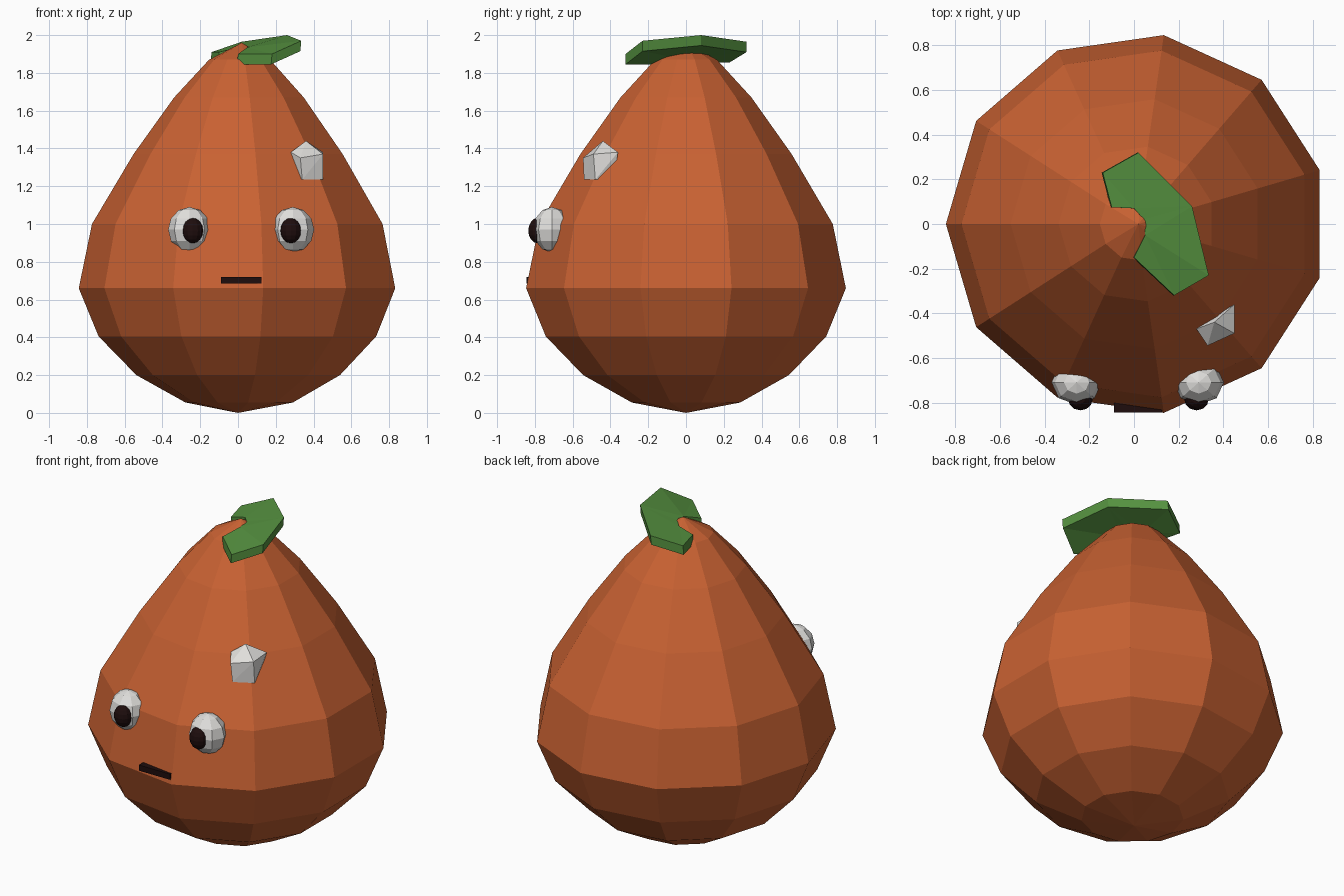
import bpy, bmesh, math
from mathutils import Vector

cube = bpy.data.objects.get("Cube")
if cube:
    bpy.data.objects.remove(cube)


def material(name, color):
    m = bpy.data.materials.new(name)
    m.use_nodes = True
    m.diffuse_color = (*color, 1)
    m.node_tree.nodes["Principled BSDF"].inputs["Base Color"].default_value = (*color, 1)
    return m


orange = material("pumpkin orange", (0.58, 0.12, 0.032))
green = material("leaf green", (0.09, 0.28, 0.05))
white = material("off white", (0.75, 0.74, 0.72))
dark = material("dark brown", (0.013, 0.004, 0.004))


def finish(bm, name, mat):
    bmesh.ops.recalc_face_normals(bm, faces=bm.faces)
    mesh = bpy.data.meshes.new(name)
    bm.to_mesh(mesh)
    bm.free()
    mesh.materials.append(mat)
    obj = bpy.data.objects.new(name, mesh)
    bpy.context.collection.objects.link(obj)
    return obj


def ellipsoid(name, center, radii, segments, rings, mat):
    bm = bmesh.new()
    bmesh.ops.create_uvsphere(bm, u_segments=segments, v_segments=rings, radius=1)
    for v in bm.verts:
        v.co = Vector(center) + Vector([c * r for c, r in zip(v.co, radii)])
    return finish(bm, name, mat)


# Pear-shaped body: an eleven-sided lathe closed at both poles
SIDES = 11
profile = [(0.29, 0.055), (0.55, 0.2), (0.75, 0.405), (0.855, 0.66), (0.785, 1.0),
           (0.565, 1.37), (0.35, 1.67), (0.165, 1.87)]
bm = bmesh.new()
rings = []
for r, z in profile:
    angles = [math.pi + math.tau * i / SIDES for i in range(SIDES)]
    rings.append([bm.verts.new((0.012 + r * math.cos(a), r * math.sin(a), z)) for a in angles])
bottom = bm.verts.new((0, 0, 0))
tip = bm.verts.new((0.02, 0, 1.96))
for i in range(SIDES):
    j = (i + 1) % SIDES
    for low, high in zip(rings, rings[1:]):
        bm.faces.new((low[i], low[j], high[j], high[i]))
    bm.faces.new((bottom, rings[0][j], rings[0][i]))
    bm.faces.new((tip, rings[-1][i], rings[-1][j]))
finish(bm, "body", orange)

# Tilted leaf slab with a notch around the tip of the body
outline = [(-0.14, 0.23, 1.91), (0.02, 0.32, 1.965), (0.26, 0.08, 2.0), (0.335, -0.23, 1.97),
           (0.18, -0.32, 1.9), (0.0, -0.15, 1.9), (0.05, -0.05, 1.935), (0.045, 0.02, 1.94),
           (0.0, 0.07, 1.935), (-0.1, 0.075, 1.91)]
bm = bmesh.new()
top = [bm.verts.new(p) for p in outline]
under = [bm.verts.new((x - 0.005, y, z - 0.055)) for x, y, z in outline]
caps = [bm.faces.new(top), bm.faces.new(under[::-1])]
for i in range(len(top)):
    j = (i + 1) % len(top)
    bm.faces.new((top[i], under[i], under[j], top[j]))
bmesh.ops.triangulate(bm, faces=caps)
finish(bm, "leaf", green)

# Eyes with pupils
for side, x, px in (("right", -0.257, -0.24), ("left", 0.29, 0.28)):
    ellipsoid(side + "_eye", (x, -0.71, 0.97), (0.113, 0.1, 0.12), 8, 6, white)
    ellipsoid(side + "_pupil", (px, -0.785, 0.965), (0.055, 0.05, 0.067), 12, 8, dark)

# Mouth bar
bm = bmesh.new()
bmesh.ops.create_cube(bm, size=1)
for v in bm.verts:
    v.co = Vector((0.017 + v.co.x * 0.215, -0.81 + v.co.y * 0.07, 0.703 + v.co.z * 0.035))
finish(bm, "mouth", dark)

# Faceted white chip on the upper left of the face
bm = bmesh.new()
for p in [(0.34, -0.54, 1.235), (0.45, -0.48, 1.235), (0.29, -0.45, 1.25), (0.42, -0.38, 1.24),
          (0.33, -0.545, 1.35), (0.45, -0.49, 1.37), (0.28, -0.47, 1.38), (0.45, -0.36, 1.38),
          (0.36, -0.44, 1.44)]:
    bm.verts.new(p)
bmesh.ops.convex_hull(bm, input=bm.verts)
finish(bm, "white_chip", white)
